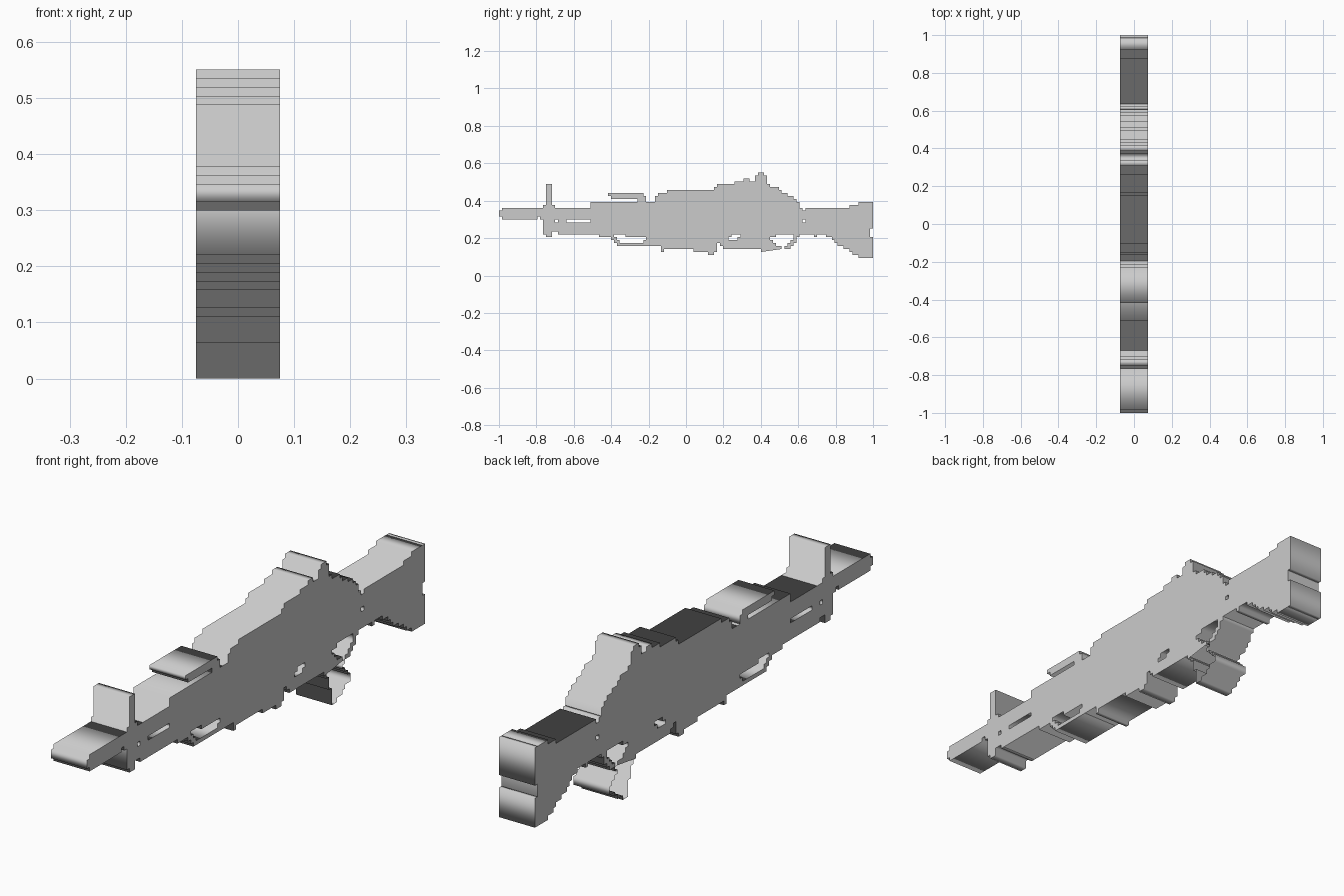
import bpy
from math import radians

if "Cube" in bpy.data.objects:
    bpy.data.objects.remove(bpy.data.objects["Cube"])

C = 2 / 127            # size of one step of the blocky silhouette
HALF_WIDTH = 0.0745


def stairs(steps, end):
    """Turn (start, level) steps into a staircase of corner points."""
    pts = []
    for k, (start, level) in enumerate(steps):
        stop = steps[k + 1][0] if k + 1 < len(steps) else end
        pts += [(start, level), (stop, level)]
    return pts


def outline(low, high, end, rows=False):
    """Closed stepped loop; rows=True means steps run upwards."""
    pts = stairs(low, end) + stairs(high, end)[::-1]
    if rows:
        pts = [(b, a) for a, b in pts]
    # keep true corners only
    uniq = [p for k, p in enumerate(pts) if p != pts[k - 1]]
    return uniq


def box(i0, i1, j0, j1):
    return [(i0, j0), (i1, j0), (i1, j1), (i0, j1)]


def slab(name, *loops):
    """Flat part: first loop is the outside, the others are openings."""
    curve = bpy.data.curves.new(name, 'CURVE')
    curve.dimensions = '2D'
    curve.fill_mode = 'BOTH'
    curve.extrude = HALF_WIDTH
    for loop in loops:
        s = curve.splines.new('POLY')
        s.points.add(len(loop) - 1)
        for p, (i, j) in zip(s.points, loop):
            p.co = (i * C - 1, j * C, 0, 1)
        s.use_cyclic_u = True
    ob = bpy.data.objects.new(name, curve)
    ob.rotation_euler = (radians(90), 0, radians(90))
    bpy.context.collection.objects.link(ob)
    return ob


# Barrel with a narrowed muzzle
slab("barrel", outline([(0, 20), (1, 19), (13, 20), (14, 19)],
                       [(0, 22), (1, 23)], 15))

# Front sight post and its base
slab("front_sight", outline([(15, 14), (16, 13), (18, 15), (20, 14)],
                            [(15, 24), (16, 31), (18, 24), (19, 23)], 21),
     box(19, 20, 18, 19))

# Handguard with vent slot and lower opening
slab("handguard",
     outline([(21, 14), (34, 13), (38, 12), (39, 11), (40, 10)],
             [(21, 23), (31, 25)], 51),
     box(23, 31, 18, 19),
     outline([(11, 41), (12, 40), (13, 39)],
             [(11, 49), (12, 50), (13, 43)], 14, rows=True))

# Raised rail above the handguard
slab("top_rail", outline([(37, 27), (38, 26), (47, 25)],
                         [(37, 28), (49, 27)], 50))

# Receiver with humped top
slab("receiver",
     outline([(51, 10), (55, 8), (56, 9), (66, 8), (71, 7), (73, 8),
              (74, 11), (75, 10), (76, 9), (88, 15)],
             [(51, 25), (53, 27), (54, 28), (57, 29), (73, 30), (74, 31),
              (80, 32), (83, 33), (85, 32), (87, 34), (88, 35), (90, 34),
              (91, 31), (92, 30), (95, 29), (96, 28), (98, 27), (100, 26),
              (101, 25)], 102),
     outline([(12, 78), (13, 79)], [(12, 81), (13, 82)], 14, rows=True))

# Grip and trigger guard
slab("grip_and_guard",
     outline([(0, 92), (4, 91), (7, 90), (8, 89), (9, 88)],
             [(0, 94), (1, 96), (2, 97), (3, 99), (5, 98), (6, 97), (7, 96),
              (8, 97), (9, 99), (10, 100), (11, 101), (13, 102)],
             15, rows=True),
     outline([(9, 96), (10, 94), (11, 93), (12, 92), (13, 94)],
             [(9, 97), (10, 98), (11, 99), (12, 100)], 14, rows=True))

# Shoulder stock
slab("stock",
     outline([(102, 14), (107, 13), (108, 14), (111, 13), (113, 12),
              (114, 11), (115, 10), (117, 9), (119, 8), (120, 7), (122, 6)],
             [(102, 23), (103, 22), (104, 23), (119, 24), (122, 25)], 126),
     box(103, 104, 18, 19))

# Butt pads, split by the notch
for name, low, high in (("lower_butt_pad", 6, 13), ("upper_butt_pad", 16, 25)):
    slab(name, box(126, 127, low, high))
